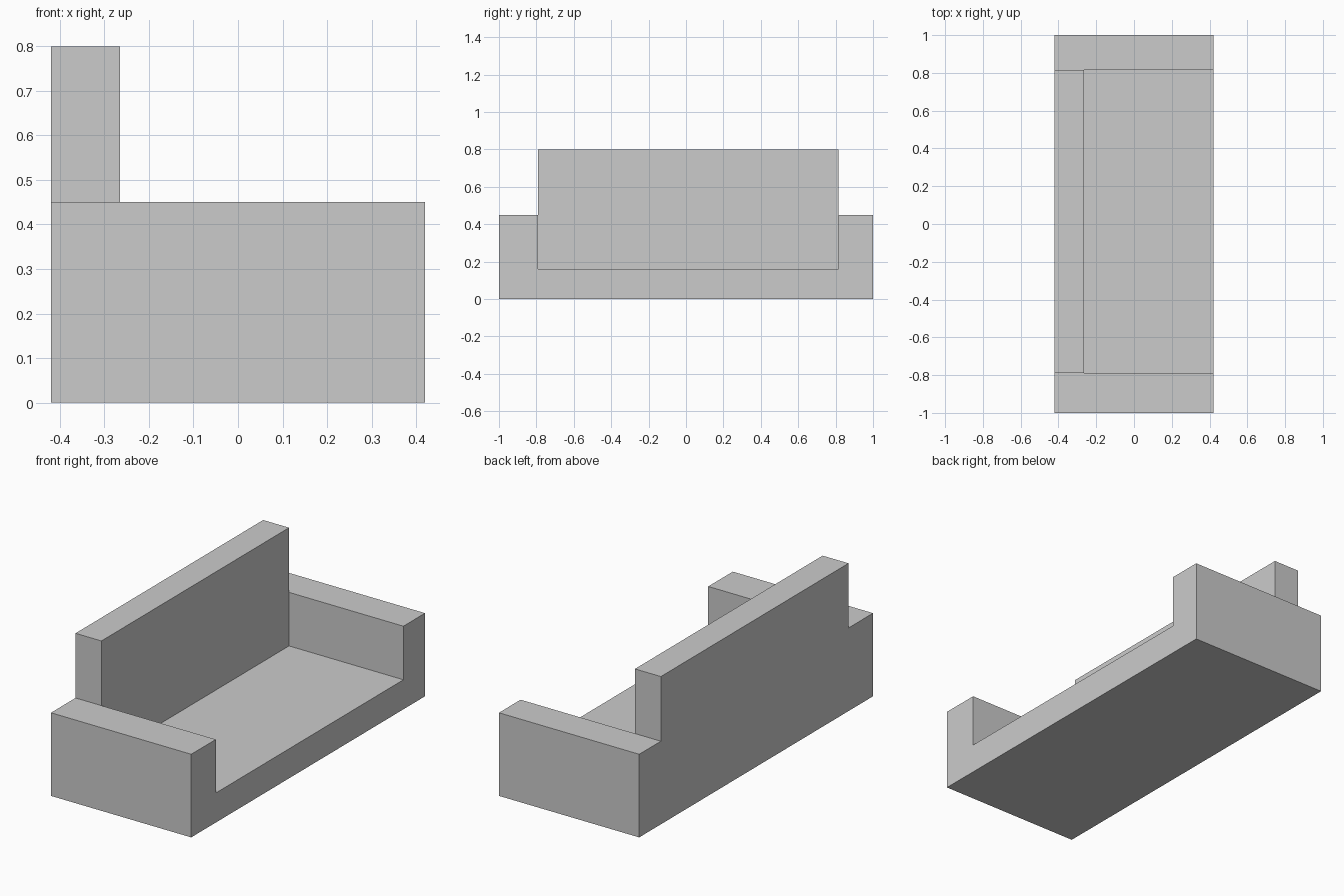
import bpy
import bmesh
from math import radians

cube = bpy.data.objects.get("Cube")
if cube:
    bpy.data.objects.remove(cube, do_unlink=True)

# Footprint cuts and heights
BACK, BACKREST_FRONT, FRONT = -0.42, -0.265, 0.42
Y_CUTS = (-1.0, -0.79, 0.815, 1.0)
X_CUTS = (BACK, BACKREST_FRONT, FRONT)
SEAT_Z, ARM_Z, TOP_Z = 0.16, 0.45, 0.80


def make_material(name, color):
    mat = bpy.data.materials.new(name)
    mat.use_nodes = True
    mat.diffuse_color = color
    mat.node_tree.nodes["Principled BSDF"].inputs["Base Color"].default_value = color
    return mat


def raise_faces(bm, faces, height):
    """Extrude a region straight up and return its new top faces."""
    geom = bmesh.ops.extrude_face_region(bm, geom=faces)["geom"]
    verts = [g for g in geom if isinstance(g, bmesh.types.BMVert)]
    bmesh.ops.translate(bm, vec=(0, 0, height), verts=verts)
    return [g for g in geom if isinstance(g, bmesh.types.BMFace)]


def is_back(face):
    return face.calc_center_median().x < BACKREST_FRONT


def is_arm(face):
    y = face.calc_center_median().y
    return y < Y_CUTS[1] or y > Y_CUTS[2]


bm = bmesh.new()

# Floor footprint
grid = [[bm.verts.new((x, y, 0)) for y in Y_CUTS] for x in X_CUTS]
footprint = [
    bm.faces.new((grid[i][j], grid[i + 1][j], grid[i + 1][j + 1], grid[i][j + 1]))
    for i in range(len(X_CUTS) - 1)
    for j in range(len(Y_CUTS) - 1)
]

# Seat base, then arms with the back, then the tall backrest
tops = raise_faces(bm, footprint, SEAT_Z)
tops = raise_faces(bm, [f for f in tops if is_back(f) or is_arm(f)], ARM_Z - SEAT_Z)
raise_faces(bm, [f for f in tops if is_back(f) and not is_arm(f)], TOP_Z - ARM_Z)

# Clean flat panels
bmesh.ops.recalc_face_normals(bm, faces=bm.faces[:])
bmesh.ops.dissolve_limit(bm, angle_limit=radians(1), verts=bm.verts[:], edges=bm.edges[:])

mesh = bpy.data.meshes.new("sofa_body")
bm.to_mesh(mesh)
bm.free()
mesh.materials.append(make_material("light grey", (0.6, 0.6, 0.6, 1)))
sofa = bpy.data.objects.new("sofa_body", mesh)
bpy.context.collection.objects.link(sofa)
